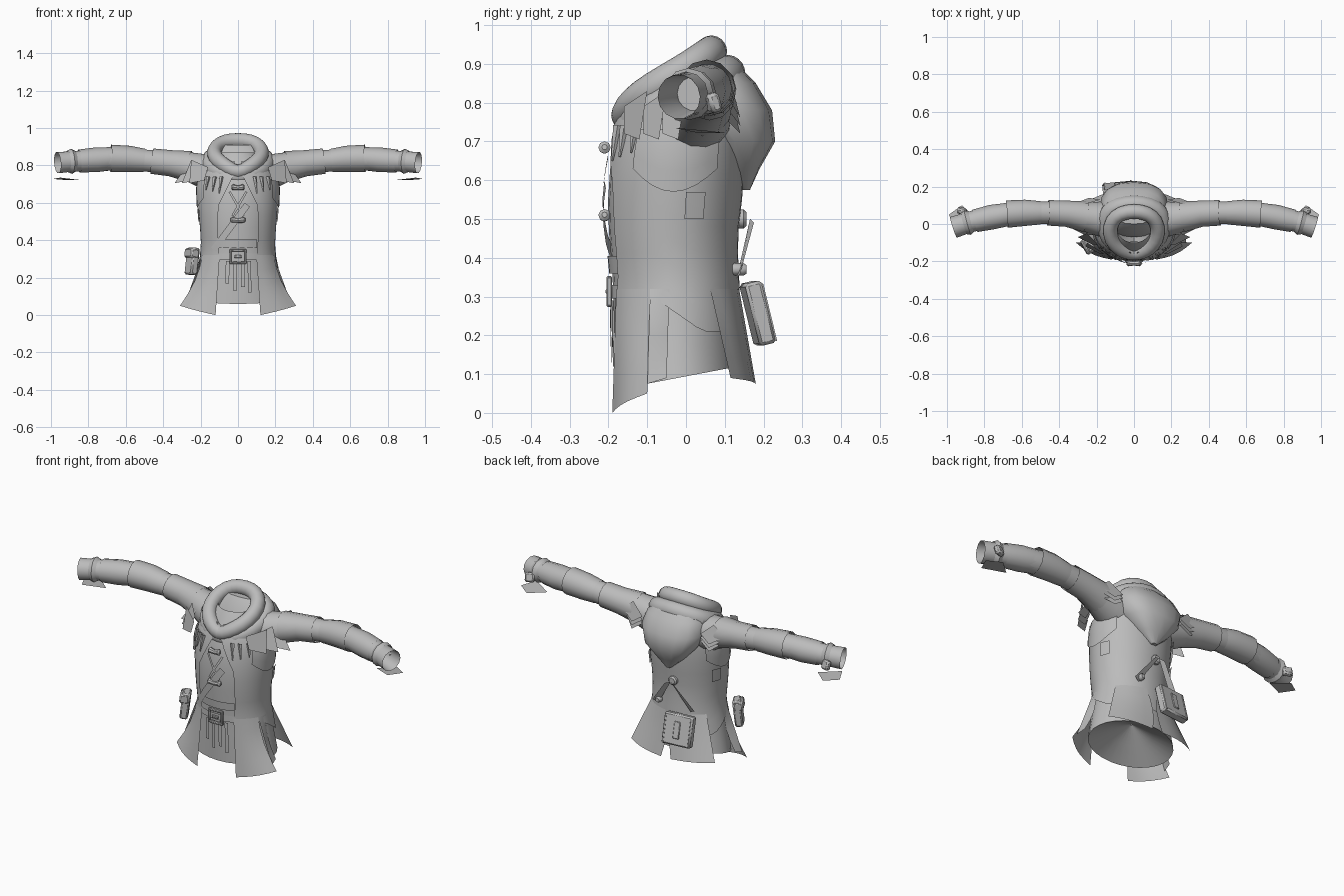
import bpy, bmesh, math
from mathutils import Vector as V, Euler

if "Cube" in bpy.data.objects:
    bpy.data.objects.remove(bpy.data.objects["Cube"])

cloth = bpy.data.materials.new("plain grey cloth")
cloth.use_nodes = True
GREY = (0.5, 0.5, 0.5, 1)
cloth.diffuse_color = GREY
cloth.node_tree.nodes["Principled BSDF"].inputs["Base Color"].default_value = GREY
parts = []


def finish(name, bm):
    bmesh.ops.recalc_face_normals(bm, faces=bm.faces[:])
    me = bpy.data.meshes.new(name)
    bm.to_mesh(me)
    bm.free()
    me.materials.append(cloth)
    ob = bpy.data.objects.new(name, me)
    bpy.context.collection.objects.link(ob)
    parts.append(ob)
    return ob


def skin(name, rows, closed=False, loop=False, caps=()):
    """Skin rows of points; closed joins each row, loop joins last row to first."""
    bm = bmesh.new()
    vs = [[bm.verts.new(p) for p in row] for row in rows]
    n = len(rows[0])
    for i in range(len(rows) - (0 if loop else 1)):
        a, b = vs[i], vs[(i + 1) % len(rows)]
        for j in range(n if closed else n - 1):
            k = (j + 1) % n
            bm.faces.new((a[j], a[k], b[k], b[j]))
    for c in caps:
        bm.faces.new(vs[c])
    return finish(name, bm)


def grid(name, f, nu, nv, closed=False):
    m = nu if closed else nu + 1
    return skin(name, [[f(i / nu, j / nv) for i in range(m)] for j in range(nv + 1)], closed)


def tube(name, pts, radii, n=10, loop=False, caps=()):
    pts = [V(p) for p in pts]
    rows = []
    for i, p in enumerate(pts):
        a = pts[i - 1] if (loop or i) else p
        b = pts[(i + 1) % len(pts)] if (loop or i < len(pts) - 1) else p
        d = (b - a).normalized()
        ref = V((0, -0.55, 0.85)) if loop else V((0, 1, 0)) if abs(d.z) > 0.8 else V((0, 0, 1))
        if not loop and abs(d.y) > 0.9:
            ref = V((1, 0, 0))
        s = d.cross(ref).normalized()
        t = s.cross(d)
        r = radii[i] if isinstance(radii, (list, tuple)) else radii
        rows.append([p + r * (math.cos(q) * s + math.sin(q) * t)
                     for q in (math.tau * k / n for k in range(n))])
    return skin(name, rows, True, loop, caps)


def box(name, loc, size, rot=(0, 0, 0), bevel=0.008):
    bm = bmesh.new()
    bmesh.ops.create_cube(bm, size=1)
    e = Euler(rot)
    for v in bm.verts:
        v.co = V(c * s for c, s in zip(v.co, size))
    if bevel:
        bmesh.ops.bevel(bm, geom=bm.edges[:], offset=bevel, segments=1, affect='EDGES')
    for v in bm.verts:
        v.co.rotate(e)
        v.co += V(loc)
    return finish(name, bm)


def flap(name, *pts):
    bm = bmesh.new()
    bm.faces.new([bm.verts.new(p) for p in pts])
    return finish(name, bm)


def side(s, p):
    return V((s * p[0], p[1], p[2]))


# Garment outline: height, half width, front y, back y
LEVELS = [(0.04, 0.25, -0.18, 0.14), (0.2, 0.215, -0.185, 0.13), (0.35, 0.185, -0.188, 0.125),
          (0.45, 0.19, -0.198, 0.12), (0.57, 0.2, -0.202, 0.135), (0.68, 0.205, -0.19, 0.14),
          (0.76, 0.19, -0.17, 0.14), (0.82, 0.15, -0.14, 0.13), (0.87, 0.1, -0.1, 0.1)]


def body(t, z, off=0.0):
    """Point on the garment: t is the angle from the front, off the distance outward."""
    z0 = min(max(z, LEVELS[0][0]), LEVELS[-1][0])
    for a, b in zip(LEVELS, LEVELS[1:]):
        if z0 <= b[0]:
            k = (z0 - a[0]) / (b[0] - a[0])
            _, w, f, g = [p + (q - p) * k for p, q in zip(a, b)]
            break
    return V(((w + off) * math.sin(t), (f + g) / 2 - ((g - f) / 2 + off) * math.cos(t), z))


def on_front(x, z, off):
    """Point on the front of the garment at a given x."""
    w = body(math.pi / 2, z, off).x
    return body(math.asin(max(-1, min(1, x / w))), z, off)


def hem(t):
    return 0.06 + 0.03 * (1 - math.cos(t))


# Tunic with a closed, hollow underside
grid("tunic", lambda u, v: body(u * math.tau, hem(u * math.tau) * (1 - v) + 0.87 * v), 28, 10, True)
grid("tunic_underside", lambda u, v: body(u * math.tau, hem(u * math.tau)).lerp(
    V((0, -0.02, 0.2)), v * 0.98), 28, 2, True)


# Open coat over the tunic, its edge rising toward the front
def coat(u, v):
    z = 0.25 + 0.57 * v
    gap = 0.1 - 0.085 * max(0, min(1, (z - 0.56) / 0.2))
    t0 = math.asin(gap / body(math.pi / 2, z).x)
    t = t0 + (math.tau - 2 * t0) * u
    return body(t, z + (1 - v) * max(-0.04, min(0.045, 0.12 * math.cos(t) + 0.01)), 0.012)


grid("coat", coat, 34, 9)
grid("waist_band", lambda u, v: body(-0.55 + 1.1 * u, 0.36 + 0.045 * v, 0.009), 8, 1)
grid("belt", lambda u, v: body(u * math.tau, 0.295 + 0.035 * v, 0.008), 28, 1, True)

for s, lab in ((1, "left"), (-1, "right")):
    # Flared skirt panels
    def panel(t0, t1, a, b, bulge):
        def f(u, v):
            top = body(t0 + (t1 - t0) * u, 0.32, 0.013)
            low = V(a).lerp(V(b), u) + V(bulge) * math.sin(math.pi * u)
            return side(s, top.lerp(low, v) - V((0.02, 0, 0)) * math.sin(math.pi * v) * u)
        return f
    grid(lab + "_front_panel", panel(0.5, 1.2, (0.12, -0.19, 0), (0.31, -0.1, 0.05),
                                     (0.01, -0.015, 0)), 5, 4)
    grid(lab + "_flank_panel", panel(1.2, 1.5, (0.28, -0.1, 0.075), (0.27, -0.05, 0.09),
                                     (0, 0, 0)), 2, 4)
    grid(lab + "_back_panel", panel(2.15, 2.98, (0.26, 0.115, 0.09), (0.03, 0.18, 0.075),
                                    (0.01, 0.015, 0)), 5, 4)
    # Armhole panel and tab on the flank
    grid(lab + "_armhole_panel", lambda u, v: side(s, body(
        0.95 + 1.25 * u, 0.73 - (0.1 + 0.06 * math.sin(math.pi * u)) * v, 0.02)), 8, 3)
    grid(lab + "_flank_tab", lambda u, v: side(s, body(1.75 + 0.28 * u, 0.5 + 0.07 * v, 0.021)), 2, 1)

    # Sleeve with layered wraps and an open, lined cuff
    line = [(0.13, 0.02, 0.765), (0.2, 0.03, 0.775), (0.3, 0.045, 0.805), (0.4, 0.06, 0.818),
            (0.52, 0.06, 0.828), (0.65, 0.055, 0.836), (0.78, 0.035, 0.828), (0.88, 0.01, 0.822),
            (0.965, -0.018, 0.815)]
    tube(lab + "_sleeve", [side(s, p) for p in line],
         [0.1, 0.09, 0.072, 0.06, 0.06, 0.064, 0.06, 0.055, 0.058], 14)
    tube(lab + "_cuff_lining", [side(s, p) for p in (line[-1], line[-2], (0.84, 0.02, 0.823))],
         [0.057, 0.048, 0.044], 14, caps=(2,))
    tube(lab + "_upper_wrap", [side(s, p) for p in ((0.26, 0.04, 0.795), (0.36, 0.055, 0.812),
         (0.46, 0.06, 0.823))], [0.083, 0.07, 0.068], 12)
    tube(lab + "_elbow_wrap", [side(s, p) for p in ((0.5, 0.06, 0.827), (0.58, 0.06, 0.835),
         (0.68, 0.053, 0.838))], [0.062, 0.07, 0.073], 12)
    tube(lab + "_forearm_wrap", [side(s, p) for p in ((0.68, 0.05, 0.836), (0.76, 0.037, 0.83),
         (0.85, 0.017, 0.824))], [0.062, 0.066, 0.061], 12)
    tube(lab + "_cuff_band", [side(s, p) for p in ((0.87, 0.012, 0.823), (0.89, 0.007, 0.822),
         (0.91, 0.001, 0.821))], [0.056, 0.067, 0.058], 12)
    box(lab + "_cuff_buckle", side(s, (0.92, 0.07, 0.8)), (0.05, 0.03, 0.05), (0.3, 0, s * 0.3))
    flap(lab + "_cuff_flap", *[side(s, p) for p in ((0.84, 0.03, 0.722), (0.95, -0.03, 0.735),
         (0.99, 0.05, 0.728), (0.92, 0.1, 0.722))])

    # Ragged shoulder flaps
    for k in range(3):
        y = -0.15 + 0.05 * k
        flap(lab + "_front_shoulder_flap", *[side(s, p) for p in (
            (0.16 + 0.03 * k, y - 0.01, 0.79), (0.25, y + 0.05, 0.83),
            (0.26 + 0.04 * k, y + 0.03, 0.705), (0.18 + 0.04 * k, y - 0.01, 0.72))])
        flap(lab + "_back_shoulder_flap", *[side(s, p) for p in (
            (0.18, 0.13, 0.8 - 0.02 * k), (0.25, 0.11, 0.86 - 0.02 * k),
            (0.32 - 0.02 * k, 0.11, 0.81 - 0.03 * k), (0.24, 0.14, 0.76 - 0.02 * k))])
        x = 0.09 + 0.035 * k
        tube(lab + "_chest_fringe", [side(s, on_front(x, 0.74, 0.018)),
             side(s, on_front(x + 0.012, 0.65 + 0.01 * k, 0.018))], [0.012, 0.003], 5)


# Rolled hood rim and the wide cowl below it
def ring(half):
    return [V(p) for p in half] + [side(-1, p) for p in half[-2:0:-1]]


rim = ring([(0, -0.155, 0.755), (0.05, -0.15, 0.785), (0.105, -0.115, 0.82), (0.133, -0.05, 0.86),
            (0.12, 0.02, 0.9), (0.07, 0.06, 0.93), (0, 0.07, 0.935)])
cowl = ring([(0, -0.14, 0.735), (0.08, -0.13, 0.75), (0.14, -0.075, 0.785), (0.16, 0, 0.82),
             (0.14, 0.07, 0.85), (0.08, 0.1, 0.87), (0, 0.11, 0.88)])
for ob in (tube("hood_rim", rim, 0.043, 10, True), tube("hood_cowl", cowl, 0.05, 10, True)):
    ob.modifiers.new("soften", 'SUBSURF').levels = 1
skin("hood_lining", [[p.lerp(V((0, -0.02, 0.74)), k) for p in rim] for k in (0, 0.5, 0.97)],
     True, caps=(2,))


# Hood hanging down the back: height, half width, front y, back y
def full(c):
    return math.copysign(abs(c) ** 0.8, c)


hood = [(0.575, 0.015, 0.13, 0.165), (0.63, 0.08, 0.08, 0.19), (0.7, 0.145, 0.02, 0.23),
        (0.78, 0.185, -0.07, 0.222), (0.85, 0.165, -0.05, 0.18), (0.91, 0.1, 0.0, 0.12)]
skin("hanging_hood", [[V((w * full(math.sin(q)), (f + b) / 2 + (b - f) / 2 * full(math.cos(q)), z))
     for q in (math.tau * k / 16 for k in range(16))] for z, w, f, b in hood], True, caps=(0, 5))


# Front lacing, toggles and sash strap
def strap(name, a, b, width, off):
    d = V((a[0] - b[0], a[1] - b[1])).normalized() * width / 2
    grid(name, lambda u, v: on_front(a[0] + (b[0] - a[0]) * v + d.y * (2 * u - 1),
                                     a[1] + (b[1] - a[1]) * v - d.x * (2 * u - 1), off), 1, 5)


strap("diagonal_sash", (0.05, 0.59), (-0.13, 0.35), 0.035, 0.014)
for s in (1, -1):
    strap("lace", (0.045 * s, 0.66), (-0.03 * s, 0.53), 0.012, 0.013)
for z, w in ((0.68, 0.035), (0.505, 0.04)):
    tube("toggle", [(x, -0.21, z + 0.15 * abs(x)) for x in (-w, -w * 0.8, 0, w * 0.8, w)],
         [0.007, 0.016, 0.012, 0.016, 0.007], 8, caps=(0, 4))
for x, w, low in ((-0.055, 0.02, 0.17), (-0.015, 0.018, 0.13), (0.025, 0.02, 0.15), (0.06, 0.018, 0.12)):
    strap("belt_tassel", (x, 0.29), (x * 1.05, low), w, 0.01)

# Buckle frame with a crossbar
for s in (1, -1):
    box("buckle_side", (0.04 * s, -0.198, 0.313), (0.012, 0.014, 0.075), bevel=0.003)
    box("buckle_edge", (0, -0.198, 0.313 + 0.034 * s), (0.09, 0.014, 0.012), bevel=0.003)
box("buckle_bar", (0, -0.202, 0.313), (0.04, 0.01, 0.014), bevel=0.003)

# Pouches on the hip and back
HIP = (0, 0.12, 0.5)
box("hip_pouch", (-0.245, -0.115, 0.288), (0.042, 0.08, 0.145), HIP)
box("hip_pouch_flap", (-0.247, -0.117, 0.33), (0.05, 0.086, 0.05), HIP)
TILT = (0.24, 0, 0.1)
box("back_pouch", (-0.085, 0.185, 0.257), (0.165, 0.045, 0.165), TILT)
box("back_pouch_clasp", (-0.087, 0.206, 0.262), (0.035, 0.012, 0.09), TILT, 0.003)
for s in (1, -1):
    box("pouch_trim", (-0.085 + 0.07 * s, 0.206 + 0.007 * s, 0.258), (0.008, 0.008, 0.15), TILT, 0)

# Crossed straps and buttons on the back
for s in (1, -1):
    flap("back_strap", (-0.02, 0.165, 0.5), (-0.02 + 0.03 * s, 0.175, 0.49),
         (-0.02 + 0.13 * s, 0.14, 0.36), (-0.02 + 0.1 * s, 0.13, 0.345))
for x, z, r in ((-0.02, 0.5, 0.025), (0.07, 0.37, 0.016)):
    tube("back_button", [(x, 0.12, z), (x, 0.148, z), (x, 0.156, z)], [r, r, r * 0.7], 10, caps=(0, 2))

# Smooth shading with sharp creases kept
bpy.ops.object.select_all(action='DESELECT')
for ob in parts:
    ob.select_set(True)
bpy.context.view_layer.objects.active = parts[0]
bpy.ops.object.shade_smooth_by_angle(angle=math.radians(40))
